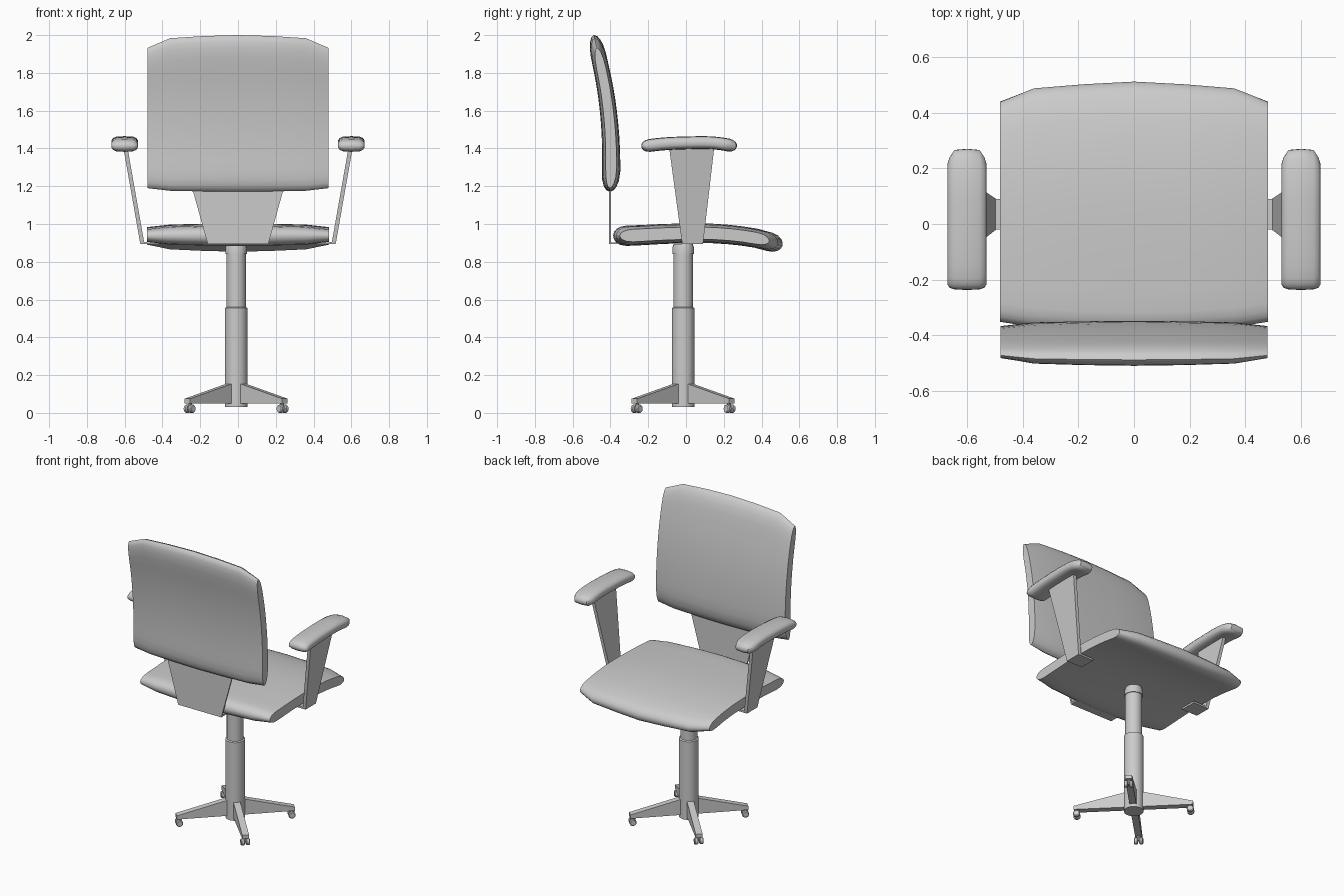
import bpy, bmesh, math
from mathutils import Vector, Matrix

if "Cube" in bpy.data.objects:
    bpy.data.objects.remove(bpy.data.objects["Cube"])


def finish(name, bm, angle=35):
    bmesh.ops.remove_doubles(bm, verts=bm.verts, dist=0.0005)
    bmesh.ops.recalc_face_normals(bm, faces=bm.faces)
    me = bpy.data.meshes.new(name)
    bm.to_mesh(me)
    bm.free()
    ob = bpy.data.objects.new(name, me)
    bpy.context.collection.objects.link(ob)
    bpy.ops.object.select_all(action='DESELECT')
    ob.select_set(True)
    bpy.context.view_layer.objects.active = ob
    bpy.ops.object.shade_smooth_by_angle(angle=math.radians(angle))
    return ob


def smooth_path(pts, n=16):
    """Catmull-Rom curve through (y, z) points."""
    p = [Vector(q) for q in pts]
    p = [2 * p[0] - p[1]] + p + [2 * p[-1] - p[-2]]
    out = []
    for a, b, c, d in zip(p, p[1:], p[2:], p[3:]):
        for i in range(n):
            t = i / n
            out.append(0.5 * (2 * b + (c - a) * t + (2 * a - 5 * b + 4 * c - d) * t * t
                              + (3 * b - a - 3 * c + d) * t ** 3))
    return out + [p[-2]]


def cushion(name, path, cols, half0, half1, r, xc=0.0):
    """Pad swept along a side-view path; cols = (x, thickness factor, start trim, end trim)."""
    line = smooth_path(path)
    cum = [0.0]
    for a, b in zip(line, line[1:]):
        cum.append(cum[-1] + (b - a).length)
    total = cum[-1]

    def at(s):
        i = 0
        while i < len(cum) - 2 and cum[i + 1] < s:
            i += 1
        d = line[i + 1] - line[i]
        q = line[i] + d * ((s - cum[i]) / (cum[i + 1] - cum[i]))
        d.normalize()
        return q, Vector((-d.y, d.x))

    bm = bmesh.new()
    full = [(-u, f, a, b) for u, f, a, b in reversed(cols[1:])] + cols
    ends = [0, 0.08, 0.25, 0.55, 1]
    sides = {1: [], -1: []}
    for u, f, trim0, trim1 in full:
        length = total - trim0 - trim1
        ds = [e * r for e in ends]
        ds += [r + (length - 2 * r) * i / 10 for i in range(1, 10)]
        ds += [length - e * r for e in reversed(ends)]
        up, down = [], []
        for d in ds:
            q, n = at(trim0 + d)
            k = min(1.0, min(d, length - d) / r)
            h = (half0 + (half1 - half0) * d / length) * f * math.sqrt(max(0, 1 - (1 - k) ** 2))
            up.append(bm.verts.new((xc + u, *(q + n * h))))
            down.append(bm.verts.new((xc + u, *(q - n * h))))
        sides[1].append(up)
        sides[-1].append(down)
    m = len(sides[1][0])
    for g in sides.values():
        for a, b in zip(g, g[1:]):
            for j in range(m - 1):
                bm.faces.new((a[j], a[j + 1], b[j + 1], b[j]))
    # side walls
    for i in (0, -1):
        a, b = sides[1][i], sides[-1][i]
        for j in range(m - 1):
            bm.faces.new((a[j], a[j + 1], b[j + 1], b[j]))
    return finish(name, bm, 40)


def prism(name, profile, extrude, matrix=Matrix()):
    """Extrude a closed 3D polygon along a vector."""
    bm = bmesh.new()
    e = Vector(extrude)
    a = [bm.verts.new(Vector(p)) for p in profile]
    b = [bm.verts.new(Vector(p) + e) for p in profile]
    bm.faces.new(a)
    bm.faces.new(b)
    for i in range(len(a)):
        j = (i + 1) % len(a)
        bm.faces.new((a[i], a[j], b[j], b[i]))
    bm.transform(matrix)
    return finish(name, bm, 20)


def lathe(name, profile, matrix, steps=24):
    """Spin an (r, z) profile round the local z axis."""
    bm = bmesh.new()
    vs = [bm.verts.new((r, 0, z)) for r, z in profile]
    es = [bm.edges.new(p) for p in zip(vs, vs[1:])]
    bmesh.ops.spin(bm, geom=vs + es, cent=(0, 0, 0), axis=(0, 0, 1),
                   angle=math.tau, steps=steps, use_merge=False)
    bm.transform(matrix)
    return finish(name, bm)


# seat and backrest pads
cushion("seat",
        [(-0.386, 0.94), (-0.3, 0.938), (-0.1, 0.948), (0.1, 0.951), (0.25, 0.942),
         (0.38, 0.923), (0.46, 0.9), (0.51, 0.882)],
        [(0, 1, 0, 0), (0.18, 0.96, 0.004, 0.01), (0.36, 0.88, 0.015, 0.025),
         (0.482, 0.62, 0.035, 0.075)], 0.054, 0.05, 0.07)
cushion("backrest",
        [(-0.405, 1.17), (-0.396, 1.3), (-0.402, 1.5), (-0.425, 1.7), (-0.465, 1.9), (-0.488, 2.0)],
        [(0, 1, 0, 0), (0.18, 0.96, 0.002, 0.005), (0.36, 0.88, 0.006, 0.017),
         (0.48, 0.6, 0.02, 0.07)], 0.05, 0.04, 0.11)

# backrest bracket: upright plate and foot running under the seat
prism("back_bracket", [(-0.16, -0.407, 0.893), (0.16, -0.407, 0.893),
                       (0.24, -0.407, 1.18), (-0.24, -0.407, 1.18)], (0, 0.01, 0))
prism("back_bracket_foot", [(-0.16, -0.407, 0.893), (0.16, -0.407, 0.893),
                            (0.16, -0.407, 0.903), (-0.16, -0.407, 0.903)], (0, 0.2, 0))

# armrests with tapered, leaning supports
for side, label in ((-1, "left"), (1, "right")):
    cushion(label + "_armrest",
            [(-0.237, 1.41), (-0.12, 1.424), (0.02, 1.43), (0.15, 1.429), (0.27, 1.41)],
            [(0, 1, 0, 0), (0.045, 0.92, 0.002, 0.004), (0.062, 0.7, 0.008, 0.03),
             (0.07, 0.35, 0.02, 0.055)], 0.034, 0.034, 0.045, side * 0.6)
    prism(label + "_arm_support",
          [(side * 0.495, -0.02, 0.893), (side * 0.495, 0.09, 0.893),
           (side * 0.586, 0.15, 1.41), (side * 0.586, -0.09, 1.41)], (side * 0.022, 0, 0))
    prism(label + "_arm_foot",
          [(side * 0.4, -0.02, 0.893), (side * 0.4, 0.09, 0.893),
           (side * 0.4, 0.09, 0.905), (side * 0.4, -0.02, 0.905)], (side * 0.117, 0, 0))

# gas column
base = Matrix.Translation((-0.01, -0.015, 0))
lathe("column", [(0, 0.03), (0.06, 0.03), (0.06, 0.555), (0.052, 0.56), (0.052, 0.84),
                 (0.057, 0.84), (0.057, 0.875), (0.05, 0.895), (0, 0.895)], base)

# four diagonal legs with twin-wheel casters
for i in range(4):
    turn = base @ Matrix.Rotation(math.radians(45 + 90 * i), 4, 'Z')
    prism(f"leg_{i + 1}", [(0.03, -0.021, 0.05), (0.365, -0.021, 0.05),
                           (0.365, -0.021, 0.075), (0.03, -0.021, 0.16)], (0, 0.042, 0), turn)
    lathe(f"caster_stem_{i + 1}", [(0, 0.02), (0.01, 0.02), (0.01, 0.055), (0, 0.055)],
          turn @ Matrix.Translation((0.343, 0, 0)), 10)
    for s in (-1, 1):
        lathe(f"caster_wheel_{i + 1}_{'a' if s < 0 else 'b'}",
              [(0, -0.012), (0.017, -0.012), (0.022, -0.007), (0.022, 0.007), (0.017, 0.012), (0, 0.012)],
              turn @ Matrix.Translation((0.348, s * 0.016, 0.022)) @ Matrix.Rotation(math.pi / 2, 4, 'X'), 14)
